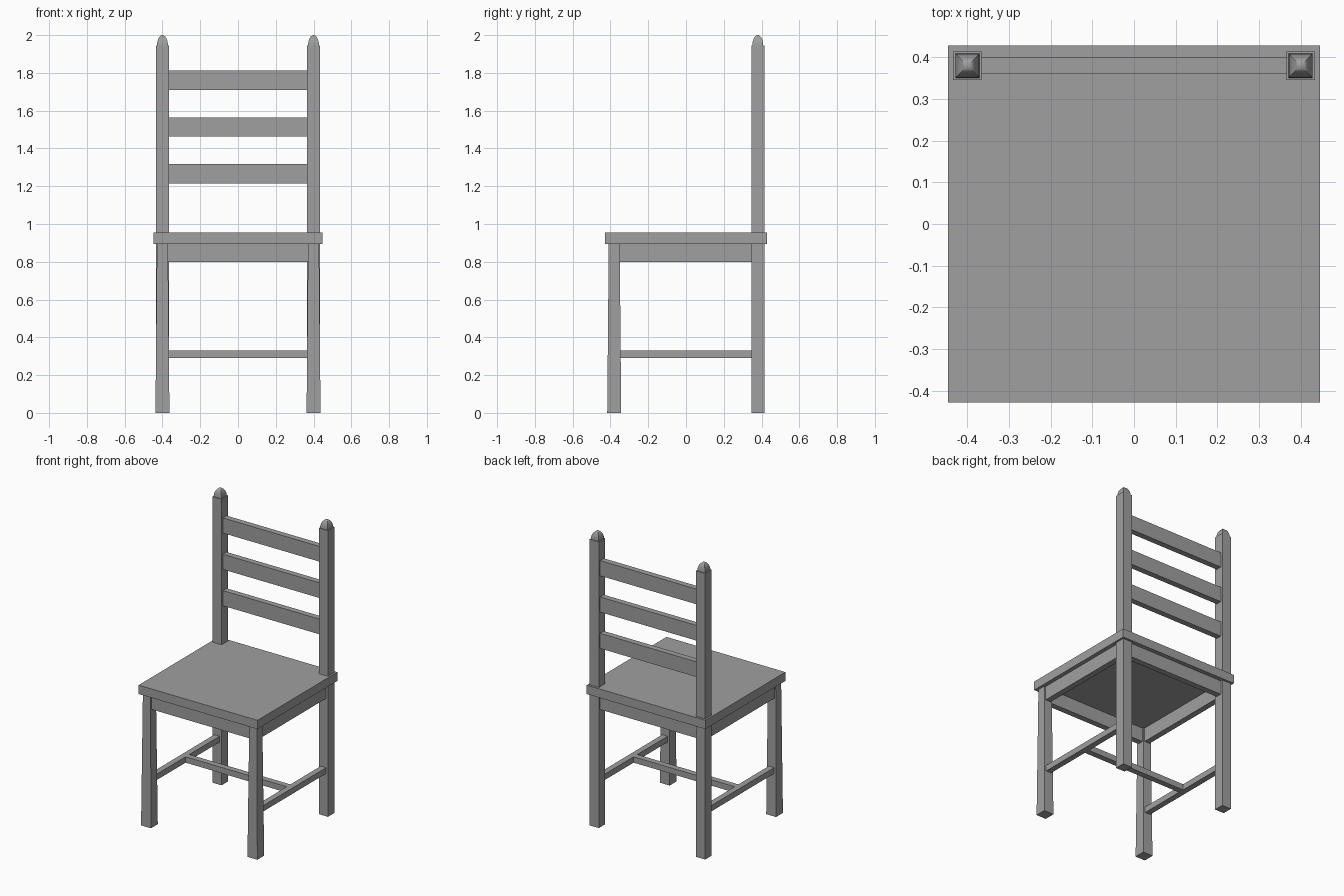
import bpy, bmesh, math

if "Cube" in bpy.data.objects:
    bpy.data.objects.remove(bpy.data.objects["Cube"])

grey = bpy.data.materials.new("plain grey")
grey.diffuse_color = (0.35, 0.35, 0.35, 1)
grey.use_nodes = True
grey.node_tree.nodes["Principled BSDF"].inputs["Base Color"].default_value = grey.diffuse_color


def square_loft(name, cx, cy, levels):
    """Square column made of (half width, height) levels, a zero width closes to a point."""
    bm = bmesh.new()
    rings = []
    for h, z in levels:
        if h < 1e-5:
            rings.append([bm.verts.new((cx, cy, z))])
        else:
            rings.append([bm.verts.new((cx + sx * h, cy + sy * h, z))
                          for sx, sy in ((-1, -1), (1, -1), (1, 1), (-1, 1))])
    bm.faces.new(rings[0][::-1])
    for a, b in zip(rings, rings[1:]):
        for i in range(4):
            j = (i + 1) % 4
            if len(b) == 1:
                bm.faces.new((a[i], a[j], b[0]))
            else:
                bm.faces.new((a[i], a[j], b[j], b[i]))
    if len(rings[-1]) == 4:
        bm.faces.new(rings[-1])
    return finish(name, bm)


def box(name, x, y, z):
    """Box from (min, max) ranges on each axis."""
    bm = bmesh.new()
    bmesh.ops.create_cube(bm, size=1)
    for v in bm.verts:
        v.co = [r[0] if c < 0 else r[1] for c, r in zip(v.co, (x, y, z))]
    return finish(name, bm)


def finish(name, bm):
    bmesh.ops.recalc_face_normals(bm, faces=bm.faces)
    me = bpy.data.meshes.new(name)
    bm.to_mesh(me)
    bm.free()
    me.materials.append(grey)
    ob = bpy.data.objects.new(name, me)
    bpy.context.collection.objects.link(ob)
    return ob


LX, LY = 0.40, 0.38      # leg centres
T = 0.02                 # half thickness of rails and slats

# Seat board
box("seat", (-0.447, 0.447), (-0.429, 0.429), (0.895, 0.955))

# Legs, posts, finials and side rails, mirrored left and right
dome = [(0.029 * math.cos(t), 1.944 + 0.056 * math.sin(t))
        for t in (i * math.pi / 12 for i in range(7))]
for side, s in (("left", -1), ("right", 1)):
    square_loft(side + "_front_leg", s * LX, -LY, [(0.037, 0), (0.029, 0.895)])
    square_loft(side + "_back_post", s * LX, LY, [(0.0345, 0), (0.0345, 1.944)])
    finial = square_loft(side + "_finial", s * LX, LY, dome)
    bpy.ops.object.select_all(action='DESELECT')
    finial.select_set(True)
    bpy.context.view_layer.objects.active = finial
    bpy.ops.object.shade_smooth_by_angle(angle=math.radians(30))
    xs = (s * LX - T, s * LX + T)
    box(side + "_apron", xs, (-LY + 0.028, LY - 0.034), (0.80, 0.895))
    box(side + "_stretcher", xs, (-LY + 0.033, LY - 0.034), (0.29, 0.33))

# Front and back aprons
for name, y in (("front_apron", -LY), ("back_apron", LY)):
    box(name, (-0.37, 0.37), (y - T, y + T), (0.80, 0.895))

# Cross stretcher joining the side stretchers
box("cross_stretcher", (-LX + T, LX - T), (-T, T), (0.29, 0.33))

# Ladder back slats
for i in range(3):
    z = 1.215 + 0.247 * i
    box(f"back_slat_{i + 1}", (-0.366, 0.366), (LY - T, LY + T), (z, z + 0.103))
